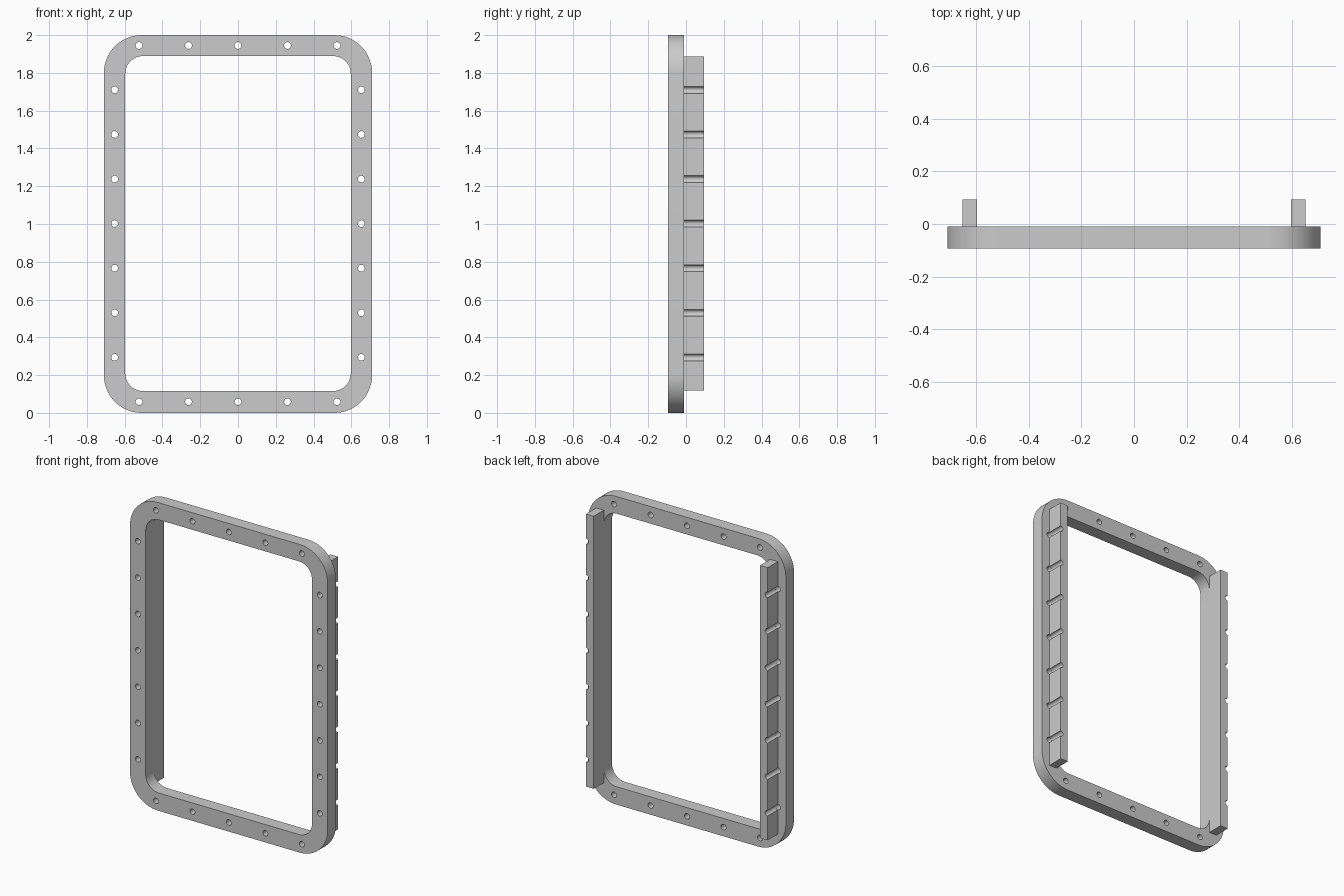
import bpy, bmesh
from math import sin, cos, radians
from mathutils import Matrix

if "Cube" in bpy.data.objects:
    bpy.data.objects.remove(bpy.data.objects["Cube"])

HOLE_R = 0.018
RAIL_X = 0.652
SIDE_Z = [1.002 + 0.236 * i for i in range(-3, 4)]
TOP_X = [0.262 * i for i in range(-2, 3)]


def arc(cx, cz, r, a0, a1, n):
    """Points on an arc in the front (x, z) plane, angles in degrees."""
    return [(cx + r * cos(radians(a0 + (a1 - a0) * i / n)),
             cz + r * sin(radians(a0 + (a1 - a0) * i / n))) for i in range(n + 1)]


def rounded_rect(hw, z0, z1, r, n=16):
    return (arc(hw - r, z1 - r, r, 0, 90, n) + arc(-hw + r, z1 - r, r, 90, 180, n)
            + arc(-hw + r, z0 + r, r, 180, 270, n) + arc(hw - r, z0 + r, r, 270, 360, n))


def plate(name, loops, y0, y1):
    """Fill nested x-z outlines and extrude them from y0 to y1."""
    cu = bpy.data.curves.new(name + "_outline", 'CURVE')
    cu.dimensions = '2D'
    cu.fill_mode = 'BOTH'
    cu.extrude = (y1 - y0) / 2
    for pts in loops:
        sp = cu.splines.new('POLY')
        sp.points.add(len(pts) - 1)
        for p, (x, z) in zip(sp.points, pts):
            p.co = (x, z, 0, 1)
        sp.use_cyclic_u = True
    tmp = bpy.data.objects.new(name + "_outline", cu)
    bpy.context.collection.objects.link(tmp)
    deps = bpy.context.evaluated_depsgraph_get()
    mesh = bpy.data.meshes.new_from_object(tmp.evaluated_get(deps))
    bpy.data.objects.remove(tmp)
    mesh.transform(Matrix.Translation((0, (y0 + y1) / 2, 0)) @ Matrix.Rotation(radians(90), 4, 'X'))
    bm = bmesh.new()
    bm.from_mesh(mesh)
    bmesh.ops.remove_doubles(bm, verts=bm.verts, dist=1e-5)
    bmesh.ops.recalc_face_normals(bm, faces=bm.faces)
    bm.to_mesh(mesh)
    bm.free()
    ob = bpy.data.objects.new(name, mesh)
    bpy.context.collection.objects.link(ob)
    bpy.ops.object.select_all(action='DESELECT')
    ob.select_set(True)
    bpy.context.view_layer.objects.active = ob
    bpy.ops.object.shade_smooth_by_angle(angle=radians(30))
    return ob


# Rounded frame with a ring of screw holes
centres = [(s * 0.653, z) for s in (-1, 1) for z in SIDE_Z]
centres += [(x, z) for x in TOP_X for z in (0.059, 1.945)]
holes = [arc(x, z, HOLE_R, 0, 360, 24)[:-1] for x, z in centres]
plate("frame", [rounded_rect(0.71, 0, 2, 0.2), rounded_rect(0.597, 0.116, 1.889, 0.093)] + holes,
      -0.094, -0.01)

# Rear side rails, with half-round grooves in line with the screw holes
profile = [(0.597, 1.887), (0.597, 0.118), (RAIL_X, 0.118)]
for z in SIDE_Z:
    profile += arc(RAIL_X, z, HOLE_R, 270, 90, 12)
profile.append((RAIL_X, 1.887))
rails = plate("side_rails", [profile], -0.01, 0.094)
rails.modifiers.new("mirror", 'MIRROR').use_axis = (True, False, False)
